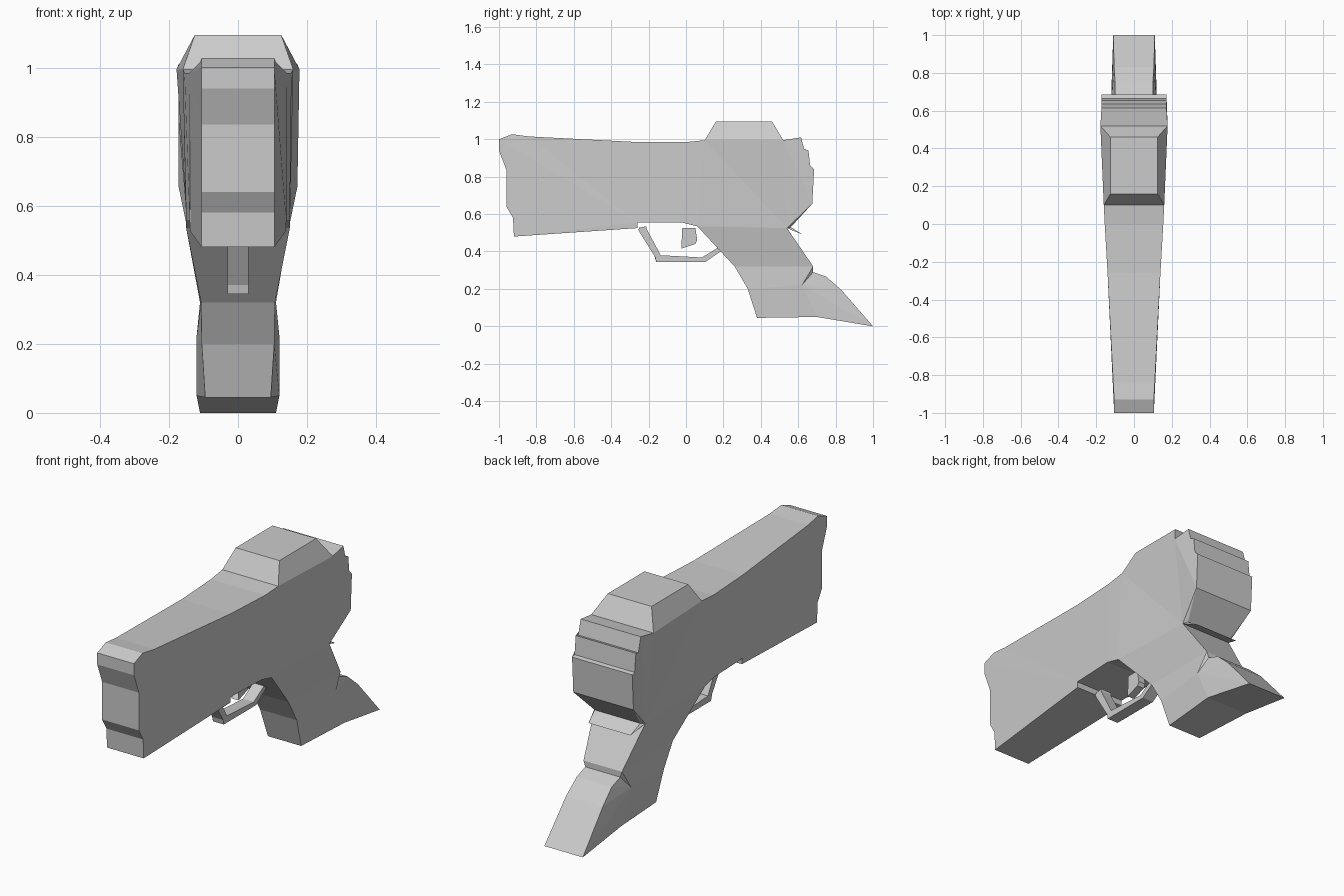
import bpy, bmesh


def mirrored_solid(name, pts, rim, sides):
    """Side outline points (y, z, half width), mirrored over x and bridged round the rim."""
    bm = bmesh.new()
    right = [bm.verts.new((w, y, z)) for y, z, w in pts]
    left = [bm.verts.new((-w, y, z)) for y, z, w in pts]
    for ids in sides:
        bm.faces.new([right[i] for i in ids])
        bm.faces.new([left[i] for i in reversed(ids)])
    for i in range(rim):
        j = (i + 1) % rim
        bm.faces.new((right[j], right[i], left[i], left[j]))
    # split bent side panels cleanly
    bmesh.ops.triangulate(bm, faces=[f for f in bm.faces if len(f.verts) > 4])
    bmesh.ops.recalc_face_normals(bm, faces=bm.faces[:])
    mesh = bpy.data.meshes.new(name)
    bm.to_mesh(mesh)
    bm.free()
    obj = bpy.data.objects.new(name, mesh)
    bpy.context.collection.objects.link(obj)
    return obj


def plate(name, outline, half_width):
    pts = [(y, z, half_width) for y, z in outline]
    return mirrored_solid(name, pts, len(pts), [list(range(len(pts)))])


# Barrel housing, sight hump, rear block and grip in one tapering body
body = [
    (-1, 1.0, .105), (-.93, 1.027, .105), (-.84, 1.015, .11), (-.26, .985, .14),
    (0, .985, .155), (.1, .995, .16),                                  # top of barrel
    (.16, 1.095, .125), (.46, 1.095, .125), (.52, .995, .178),         # hump
    (.615, 1.01, .172), (.635, .935, .172), (.655, .94, .172),
    (.665, .845, .172), (.685, .84, .172), (.675, .655, .172),         # stepped back
    (.56, .53, .13), (.625, .49, .12), (.54, .525, .145),              # spur
    (.68, .32, .11), (.68, .29, .10), (.75, .265, .10), (.83, .195, .105),
    (1, 0, .11), (.70, .05, .12), (.38, .045, .095), (.33, .2, .105),
    (.26, .32, .107),                                                  # grip
    (.06, .535, .15), (-.02, .555, .15), (-.26, .555, .14), (-.26, .525, .138),
    (-.92, .48, .105), (-.925, .58, .105), (-.96, .64, .105),
    (-.96, .835, .105), (-1, .94, .105),                               # underside, muzzle
    (.62, .22, .12),                                                   # grip swell
]
panels = [
    [0, 1, 2, 3, *range(29, 36)], [3, 4, 28, 29], [4, 5, 27, 28],
    [5, 6, 7, 8], [5, *range(8, 15), 17, 27], [14, 15, 17], [15, 16, 17],
    [17, 18, 26, 27], [18, 36, 25, 26], [23, 24, 25, 36],
] + [[i, i + 1, 36] for i in range(18, 23)]
mirrored_solid("pistol_body", body, 36, panels)

# Trigger guard
plate("trigger_guard", [
    (-.25, .527), (-.255, .515), (-.165, .37), (-.16, .345), (.105, .345), (.20, .41),
    (.17, .42), (.085, .368), (-.135, .38), (-.21, .52), (-.21, .535)], .031)

# Trigger
plate("trigger", [
    (-.02, .525), (.05, .525), (.06, .46), (.05, .44), (-.025, .415), (.02, .47)], .02)
